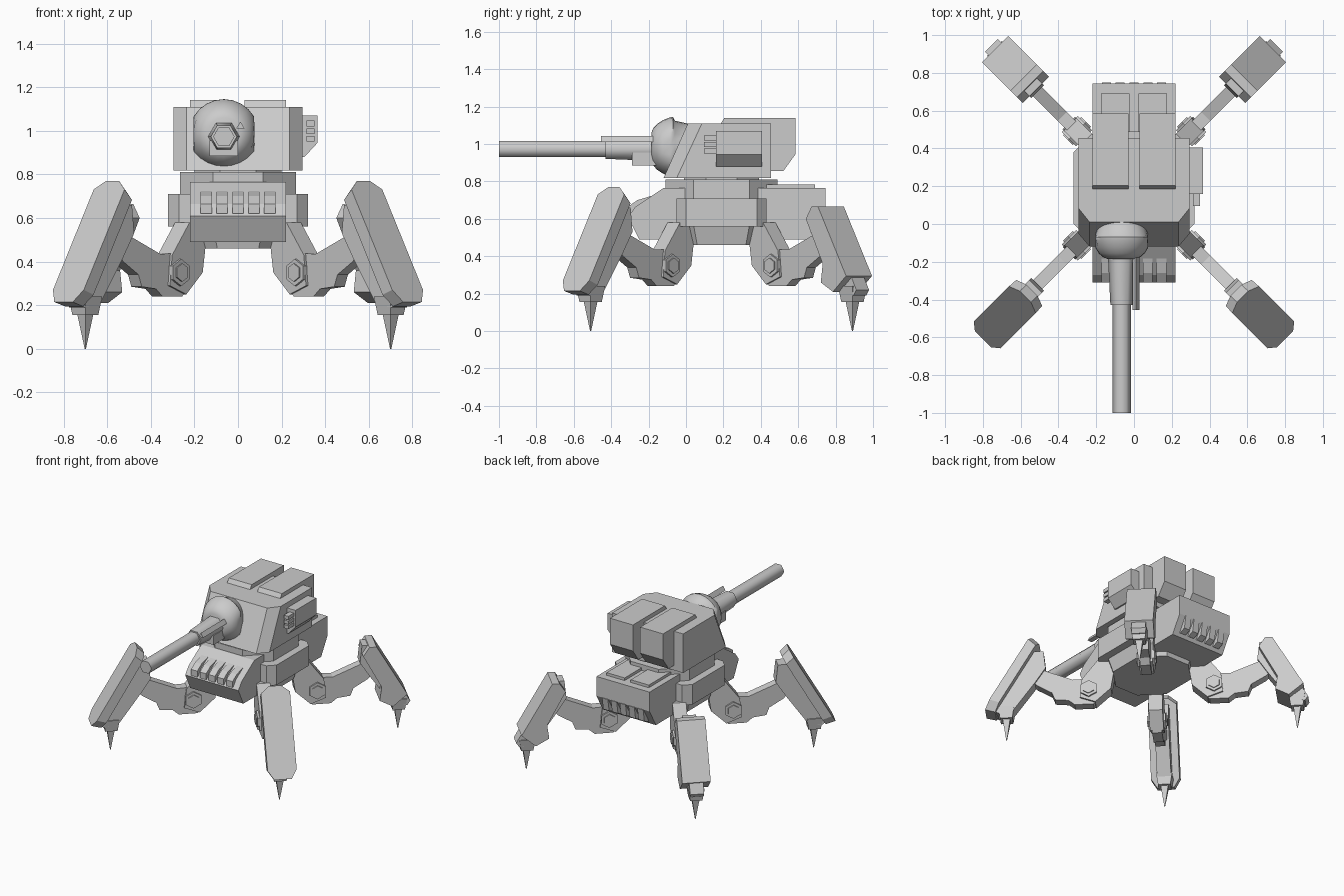
import bpy, bmesh, math
from mathutils import Vector

if "Cube" in bpy.data.objects:
    bpy.data.objects.remove(bpy.data.objects["Cube"])

CY = 0.19  # y centre of hull and leg layout


def loft(name, a, b):
    """Solid between two matching 3D outlines."""
    bm = bmesh.new()
    va = [bm.verts.new(p) for p in a]
    vb = [bm.verts.new(p) for p in b]
    n = len(a)
    bm.faces.new(va)
    bm.faces.new(vb)
    for i in range(n):
        j = (i + 1) % n
        bm.faces.new((va[i], va[j], vb[j], vb[i]))
    bmesh.ops.recalc_face_normals(bm, faces=bm.faces)
    me = bpy.data.meshes.new(name)
    bm.to_mesh(me)
    bm.free()
    ob = bpy.data.objects.new(name, me)
    bpy.context.collection.objects.link(ob)
    return ob


def side_prism(name, yz, x0, x1):
    return loft(name, [(x0, y, z) for y, z in yz], [(x1, y, z) for y, z in yz])


def front_prism(name, xz, y0, y1):
    return loft(name, [(x, y0, z) for x, z in xz], [(x, y1, z) for x, z in xz])


def box(name, x0, x1, y0, y1, z0, z1):
    return side_prism(name, [(y0, z0), (y1, z0), (y1, z1), (y0, z1)], x0, x1)


def octagon(hx, hy, c, z):
    q = [(hx, hy - c), (hx - c, hy), (c - hx, hy), (-hx, hy - c),
         (-hx, c - hy), (c - hx, -hy), (hx - c, -hy), (hx, c - hy)]
    return [(x, y + CY, z) for x, y in q]


def lathe_y(name, rings, sides, cx, cz, clamp=9.0, smooth=True):
    """Rings of (y, radius) around an axis along y."""
    bm = bmesh.new()
    loops = []
    for y, r in rings:
        loops.append([bm.verts.new((cx + max(-clamp, min(clamp, r * math.cos(t))), y, cz + r * math.sin(t)))
                      for t in [2 * math.pi * i / sides for i in range(sides)]])
    for p, q in zip(loops, loops[1:]):
        for i in range(sides):
            j = (i + 1) % sides
            bm.faces.new((p[i], p[j], q[j], q[i]))
    bm.faces.new(loops[0])
    bm.faces.new(loops[-1])
    bmesh.ops.recalc_face_normals(bm, faces=bm.faces)
    me = bpy.data.meshes.new(name)
    bm.to_mesh(me)
    bm.free()
    ob = bpy.data.objects.new(name, me)
    bpy.context.collection.objects.link(ob)
    if smooth:
        bpy.ops.object.select_all(action='DESELECT')
        ob.select_set(True)
        bpy.context.view_layer.objects.active = ob
        bpy.ops.object.shade_smooth_by_angle(angle=math.radians(62))
    return ob


# Hull: upper, lower and belt
loft("hull_upper", octagon(.265, .30, .15, .56), octagon(.265, .30, .15, .81))
loft("hull_lower", octagon(.235, .27, .14, .46), octagon(.265, .30, .15, .57))
for s in (-1, 1):
    plan = [(.2, -.05), (.27, -.05), (.32, 0), (.32, .38), (.27, .43), (.2, .43)]
    loft("hull_side_armor", [(s * x, y, .56) for x, y in plan], [(s * x, y, .71) for x, y in plan])

# Front housing with vent blocks
side_prism("front_housing", [(.02, .765), (-.12, .765), (-.27, .665), (-.31, .61), (-.25, .49), (.02, .49)], -.22, .22)
for i in range(-2, 3):
    side_prism("front_vent", [(-.16, .73), (-.26, .70), (-.31, .665), (-.31, .62), (-.2, .62)],
               i * .073 - .026, i * .073 + .026)

# Rear housing with lids and lower vents
side_prism("rear_housing", [(.36, .765), (.745, .765), (.745, .62), (.67, .49), (.36, .49)], -.22, .22)
for s in (-1, 1):
    box("rear_lid", s * .025, s * .175, .40, .69, .75, .785)
for i in range(-2, 3):
    side_prism("rear_vent", [(.72, .62), (.75, .62), (.735, .53), (.69, .51), (.66, .53)],
               i * .073 - .024, i * .073 + .024)

# Turret
ring = [(CY + 0, 0)]
loft("turret_ring", octagon(.2, .2, .117, .79), octagon(.2, .2, .117, .83))
plan = [(-.295, .455, 0), (.295, .455, 0), (.295, -.05, .135), (.235, -.12, .13), (-.235, -.12, .13), (-.295, -.05, .135)]
loft("turret", [(x, y, .818) for x, y, d in plan], [(x, y + d, 1.11) for x, y, d in plan])
for s in (-1, 1):
    side_prism("turret_bin", [(.18, 1.1), (.205, 1.14), (.585, 1.14), (.585, .945), (.52, .855), (.4, .855)],
               s * .03, s * .22)

# Side launcher with three barrels
front_prism("side_launcher", [(.28, 1.07), (.365, 1.07), (.365, .945), (.305, .88), (.28, .88)], .16, .405)
for z in (.963, .998, 1.033):
    box("launcher_barrel", .313, .35, .095, .18, z - .013, z + .013)

# Gun mantlet, barrel and secondary gun
GX, GZ = -.065, .973
lathe_y("gun_mantlet", [(-.185, .075), (-.175, .1), (-.155, .122), (-.125, .142), (-.085, .158), (-.07, .16),
                        (-.06, .14), (.03, .12)], 24, GX, .985, .14)
lathe_y("gun_barrel", [(-.9, .04), (-1, .04), (-1, .049), (-.40, .049)][1:], 6, GX, GZ)
lathe_y("gun_sleeve", [(-.43, .06), (-.15, .074)], 6, GX, GZ)
box("sleeve_support", GX - .065, GX + .065, -.29, -.12, .885, .955)
front_prism("secondary_gun", [(-.008, 1.01), (.03, 1.01), (.011, 1.042)], -.455, -.12)

# Legs: d = offset along each axis on the diagonal, s = sideways
ARM = [(.17, .58), (.255, .58), (.335, .43), (.345, .29), (.27, .25), (.195, .35)]
THIGH = [(.24, .40), (.28, .44), (.38, .435), (.55, .535), (.60, .48), (.55, .40), (.48, .34),
         (.465, .285), (.40, .275), (.37, .24), (.28, .24), (.23, .31)]
SHIN = [(.52, .66), (.58, .66), (.755, .22), (.74, .19), (.67, .20), (.56, .42), (.51, .53)]
REAR_PLATE = [(.55, .665), (.585, .665), (.735, .295), (.665, .21), (.60, .26), (.61, .36), (.52, .60)]
OUTLINE = [(.042, 1), (.1, .93), (.1, .1), (.06, 0), (-.06, 0), (-.1, .1), (-.1, .93), (-.042, 1)]

for sx in (-1, 1):
    for sy, end in ((-1, "front"), (1, "rear")):
        def at(d, z, s=0):
            k = s / math.sqrt(2)
            return (sx * d - sy * k, CY + sy * d + sx * k, z)

        def part(name, prof, w):
            return loft(end + name, [at(d, z, -w) for d, z in prof], [at(d, z, w) for d, z in prof])

        part("_hip_arm", ARM, .047)
        part("_thigh", THIGH, .034)
        part("_shin", SHIN, .048)

        # Hip bolt with raised cap
        for r, w in ((.062, .06), (.042, .068)):
            hexa = [(.302 + r / math.sqrt(2) * math.cos(a), .35 + r * math.sin(a))
                    for a in [math.radians(60 * i + 30) for i in range(6)]]
            part("_hip_bolt", hexa, w)

        # Shin armour
        if end == "front":
            def face(p0, p1, k):
                return [at(p0[0] + (p1[0] - p0[0]) * a, p0[1] + (p1[1] - p0[1]) * a, s * k) for s, a in OUTLINE]
            loft("front_shin_armor", face((.80, .215), (.575, .77), 1), face((.752, .195), (.54, .72), .97))
        else:
            part("_shin_armor", REAR_PLATE, .098)

        # Ankle and spike foot
        def square(d, z, h):
            g = h / math.sqrt(2)
            return [at(d - g, z, -h), at(d + g, z, -h), at(d + g, z, h), at(d - g, z, h)]
        loft(end + "_ankle", square(.70, .155, .042), square(.70, .24, .055))
        loft(end + "_foot_spike", square(.70, .0, .002), square(.70, .165, .027))
